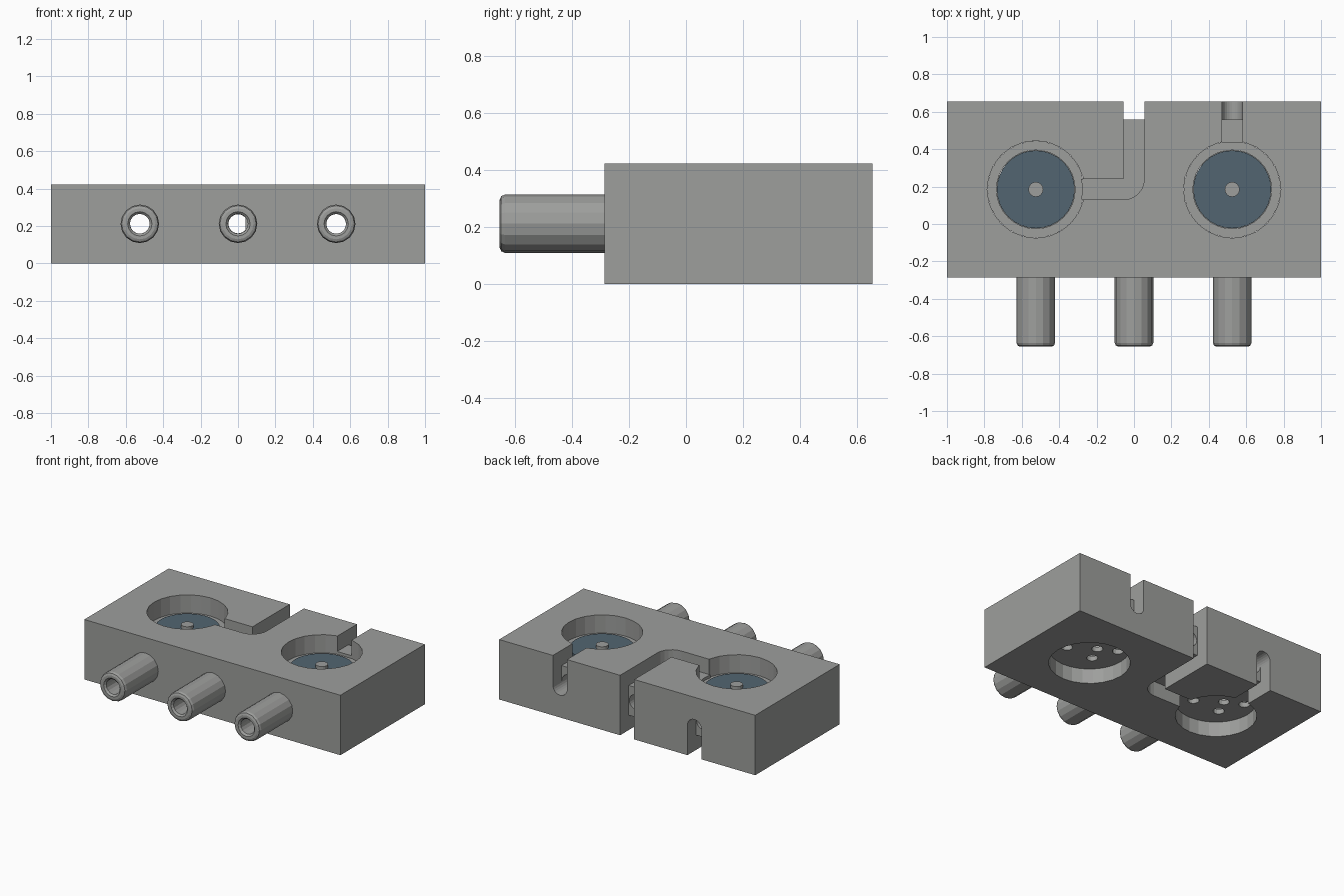
import bpy, bmesh, math
from mathutils import Matrix

if "Cube" in bpy.data.objects:
    bpy.data.objects.remove(bpy.data.objects["Cube"])


def material(name, colour):
    m = bpy.data.materials.new(name)
    m.use_nodes = True
    m.diffuse_color = (*colour, 1)
    m.node_tree.nodes["Principled BSDF"].inputs["Base Color"].default_value = (*colour, 1)
    return m


GREY = material("plain grey", (0.34, 0.345, 0.335))
BLUE = material("slate blue", (0.085, 0.13, 0.165))

H, MID, FRONT, BACK = 0.423, 0.2115, -0.286, 0.656
PX, PY, PR = 0.525, 0.185, 0.26        # chamber centre and radius
BORE, HALF = 0.053, 0.055              # bore radius, slot half width
LOW, HIGH = 0.105, 0.315               # insert bottom and top
ARM_END = 0.56


def finish(bm, name, mat):
    bmesh.ops.recalc_face_normals(bm, faces=bm.faces)
    me = bpy.data.meshes.new(name)
    bm.to_mesh(me)
    bm.free()
    me.materials.append(mat)
    ob = bpy.data.objects.new(name, me)
    bpy.context.scene.collection.objects.link(ob)
    return ob


def prism(name, points, z0, z1, mat=GREY):
    bm = bmesh.new()
    face = bm.faces.new([bm.verts.new((x, y, z0)) for x, y in points])
    ext = bmesh.ops.extrude_face_region(bm, geom=[face])["geom"]
    bmesh.ops.translate(bm, vec=(0, 0, z1 - z0),
                        verts=[v for v in ext if isinstance(v, bmesh.types.BMVert)])
    return finish(bm, name, mat)


def box(name, x0, x1, y0, y1, z0, z1):
    return prism(name, [(x0, y0), (x1, y0), (x1, y1), (x0, y1)], z0, z1)


def disc(name, x, y, r, z0, z1, sides=32, mat=GREY):
    ring = [(x + r * math.cos(math.tau * i / sides), y + r * math.sin(math.tau * i / sides))
            for i in range(sides)]
    return prism(name, ring, z0, z1, mat)


def rod_y(name, x, r, y0, y1, sides=24):
    bm = bmesh.new()
    bmesh.ops.create_cone(bm, cap_ends=True, segments=sides, radius1=r, radius2=r, depth=y1 - y0,
                          matrix=Matrix.Translation((x, (y0 + y1) / 2, MID))
                          @ Matrix.Rotation(math.pi / 2, 4, "X"))
    return finish(bm, name, GREY)


def cut(target, *cutters):
    for c in cutters:
        c.hide_render = True
        mod = target.modifiers.new("cut", "BOOLEAN")
        mod.operation, mod.solver, mod.object = "DIFFERENCE", "EXACT", c
        bpy.context.view_layer.objects.active = target
        bpy.ops.object.modifier_apply(modifier=mod.name)
        bpy.data.objects.remove(c)


def channel_points(end):
    # L-shaped path with a rounded outer corner
    r = 2 * HALF
    bend = [(-HALF + r * math.cos(a), PY + HALF + r * math.sin(a))
            for a in [math.radians(-90 + 15 * i) for i in range(7)]]
    return [(-PX, PY - HALF)] + bend + [(HALF, end), (-HALF, end), (-HALF, PY + HALF), (-PX, PY + HALF)]


# Main block with chambers, channel, bores and rear slots
block = box("main_block", -1, 1, FRONT, BACK, 0, H)
cut(block, disc("chamber_cutter", -PX, PY, PR, -0.1, 0.6, 24))
cut(block, disc("chamber_cutter", PX, PY, PR, -0.1, 0.6, 24))
cut(block, prism("channel_cutter", channel_points(0.8), -0.1, 0.6))
for x in (-PX, 0, PX):
    cut(block, rod_y("bore_cutter", x, BORE, FRONT - 0.1, PY))
for x, z0, z1 in ((-PX, -0.1, MID), (PX, MID, 0.6)):
    cut(block, rod_y("slot_end_cutter", x, HALF, PY, 0.8))
    cut(block, box("slot_cutter", x - HALF, x + HALF, PY, 0.8, z0, z1))

# Arm lying inside the channel
arm = prism("channel_arm", channel_points(ARM_END), LOW, HIGH)
cut(arm, disc("arm_trim", -PX, PY, PR - 0.01, 0, 0.6, 24))
cut(arm, rod_y("arm_bore", 0, BORE - 0.002, 0, 0.7))

# Chamber inserts
for side, x in (("right", -PX), ("left", PX)):
    cup = disc(side + "_chamber_cup", x, PY, PR - 0.001, LOW, 0.295)
    cut(cup, disc("cup_hollow", x, PY, 0.21, 0.14, 0.6))
    cut(cup, rod_y("cup_bore", x, BORE, -0.3, 0.7))
    for dx, dy in ((-0.09, -0.08), (0.12, -0.08), (-0.04, 0.03), (-0.16, 0.09)):
        cut(cup, disc("port_cutter", x + dx, PY + dy, 0.036, 0, 0.2, 16))
    disc(side + "_chamber_disc", x, PY, 0.208, 0.268, HIGH, 32, BLUE)
    disc(side + "_centre_pin", x, PY, 0.04, HIGH - 0.01, 0.337, 16)
    # Plug filling the inner half of the rear slot
    z0, z1 = (MID, HIGH) if x > 0 else (LOW, MID)
    plug = box(side + "_slot_plug", x - HALF, x + HALF, PY + 0.25, ARM_END, z0, z1)
    cut(plug, rod_y("plug_bore", x, BORE - 0.001, 0.2, 0.7))

# Front tubes with rounded ends
TIP = -0.656
PROFILE = [(BORE, FRONT + 0.01), (BORE, TIP + 0.012), (BORE + 0.012, TIP), (0.083, TIP),
           (0.097, TIP + 0.006), (0.103, TIP + 0.02), (0.103, FRONT + 0.01)]
for side, x in (("right", -PX), ("middle", 0), ("left", PX)):
    bm = bmesh.new()
    verts = [bm.verts.new((x + r, y, MID)) for r, y in PROFILE]
    edges = [bm.edges.new((verts[i], verts[(i + 1) % len(verts)])) for i in range(len(verts))]
    bmesh.ops.spin(bm, geom=verts + edges, cent=(x, 0, MID), axis=(0, 1, 0),
                   angle=math.tau, steps=16, use_duplicate=False)
    bmesh.ops.remove_doubles(bm, verts=bm.verts, dist=0.0001)
    finish(bm, side + "_front_tube", GREY)
